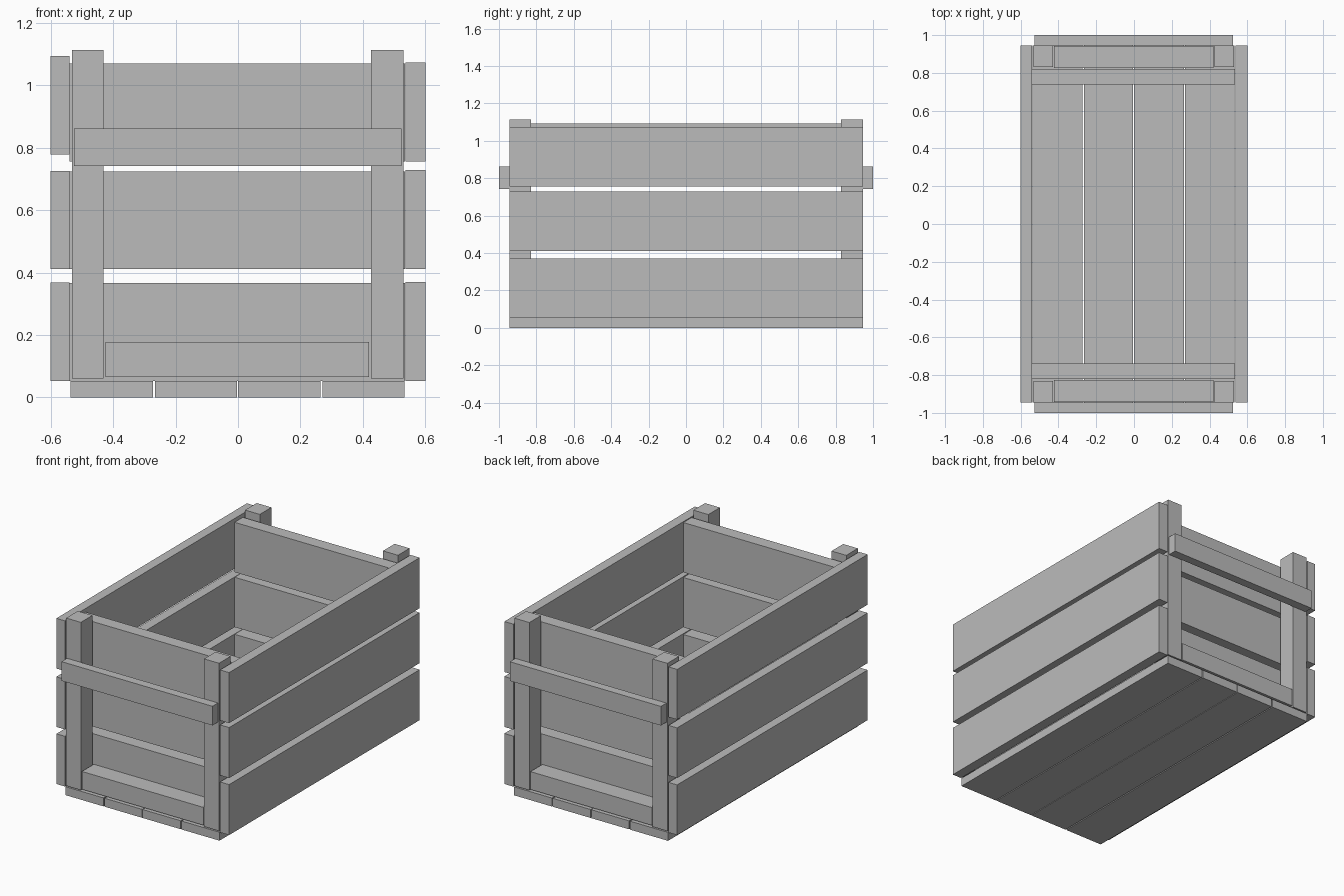
import bpy
from mathutils import Vector

cube = bpy.data.objects.get("Cube")
if cube:
    bpy.data.objects.remove(cube, do_unlink=True)

GREY = (0.5, 0.5, 0.5, 1)
wood = bpy.data.materials.new("plain grey wood")
wood.use_nodes = True
wood.diffuse_color = GREY
wood.node_tree.nodes["Principled BSDF"].inputs["Base Color"].default_value = GREY


def board(name, x, y, z):
    """Box between (low, high) limits on each axis."""
    low, high = Vector((x[0], y[0], z[0])), Vector((x[1], y[1], z[1]))
    bpy.ops.mesh.primitive_cube_add(size=1, location=(low + high) / 2)
    ob = bpy.context.object
    ob.name = name
    ob.scale = high - low
    bpy.ops.object.transform_apply(location=False, rotation=False, scale=True)
    ob.data.materials.append(wood)


LENGTH = (-0.945, 0.945)

# Floor boards
for i, x in enumerate([(-0.537, -0.273), (-0.266, -0.004), (0, 0.264), (0.27, 0.533)]):
    board(f"floor_board_{i + 1}", x, LENGTH, (0, 0.053))

# Long side planks, the upper right one nailed a little higher
for i, z in enumerate([0.053, 0.411, 0.756]):
    board(f"left_plank_{i + 1}", (0.537, 0.6), LENGTH, (z, z + 0.317))
    lift = 0.022 if i == 2 else 0
    board(f"right_plank_{i + 1}", (-0.6, -0.54), LENGTH, (z + lift, z + lift + 0.315))

# Both ends: planks, corner posts, bottom cleat and handle rail
for end, s in (("front", -1), ("back", 1)):
    def depth(inner, outer):
        return tuple(sorted((s * inner, s * outer)))

    for i, z in enumerate([0.053, 0.411, 0.756]):
        board(f"{end}_plank_{i + 1}", (-0.54, 0.535), depth(0.738, 0.82), (z, z + 0.313))
    board(f"{end}_left_post", (0.426, 0.53), depth(0.83, 0.945), (0.06, 1.113))
    board(f"{end}_right_post", (-0.532, -0.43), depth(0.83, 0.945), (0.06, 1.113))
    board(f"{end}_cleat", (-0.424, 0.42), depth(0.825, 0.943), (0.066, 0.178))
    board(f"{end}_handle_rail", (-0.526, 0.523), depth(0.945, 1.0), (0.742, 0.862))
